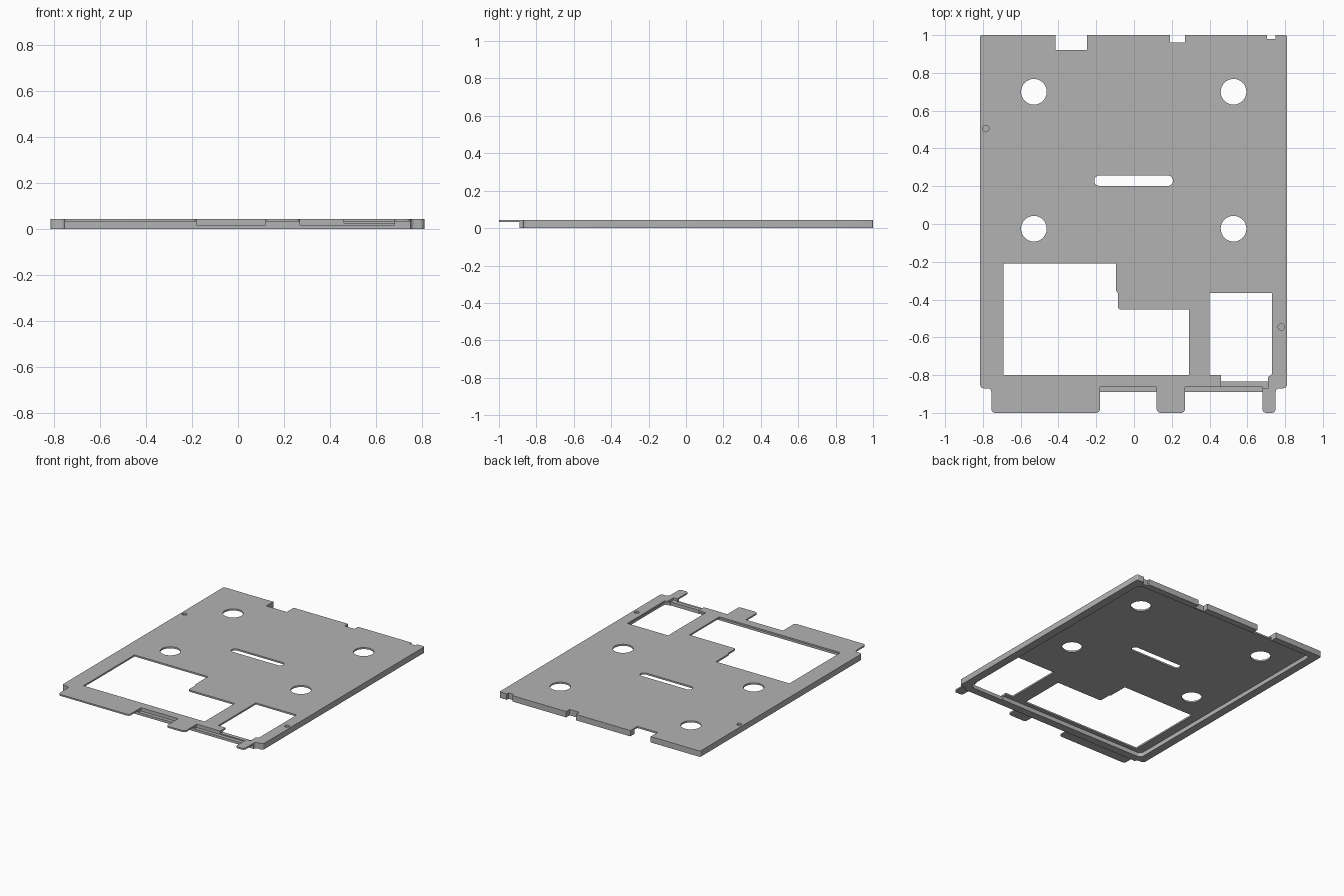
import bpy, bmesh, math
from mathutils import Vector

if "Cube" in bpy.data.objects:
    bpy.data.objects.remove(bpy.data.objects["Cube"])

TOP = 0.043      # overall height
UNDER = 0.031    # underside of the thin panel


def rounded(points, steps=4):
    """Round each (x, y, radius) corner of a closed outline."""
    out = []
    n = len(points)
    for i, (x, y, r) in enumerate(points):
        p = Vector((x, y))
        if r == 0:
            out.append(p)
            continue
        a = (Vector(points[i - 1][:2]) - p).normalized() * r
        b = (Vector(points[(i + 1) % n][:2]) - p).normalized() * r
        for k in range(steps + 1):
            t = k / steps * math.pi / 2
            out.append(p + a * (1 - math.sin(t)) + b * (1 - math.cos(t)))
    return out


def prism(name, outline, z0, z1):
    """Extrude a flat outline from z0 to z1."""
    bm = bmesh.new()
    face = bm.faces.new([bm.verts.new((x, y, z0)) for x, y in outline])
    ext = bmesh.ops.extrude_face_region(bm, geom=[face], use_keep_orig=True)
    top = [v for v in ext["geom"] if isinstance(v, bmesh.types.BMVert)]
    bmesh.ops.translate(bm, verts=top, vec=(0, 0, z1 - z0))
    bmesh.ops.recalc_face_normals(bm, faces=bm.faces)
    mesh = bpy.data.meshes.new(name)
    bm.to_mesh(mesh)
    bm.free()
    obj = bpy.data.objects.new(name, mesh)
    bpy.context.collection.objects.link(obj)
    return obj


def box(x0, x1, y0, y1, r=0.0):
    return rounded([(x0, y0, r), (x1, y0, r), (x1, y1, r), (x0, y1, r)])


def circle(x, y, r, n=32):
    return [(x + r * math.cos(2 * math.pi * i / n), y + r * math.sin(2 * math.pi * i / n))
            for i in range(n)]


def cut(target, outline, z0=-0.1, z1=0.1):
    """Subtract an extruded outline from the target."""
    cutter = prism("cutter", outline, z0, z1)
    cutter.hide_render = True
    mod = target.modifiers.new("cut", "BOOLEAN")
    mod.operation = "DIFFERENCE"
    mod.solver = "EXACT"
    mod.object = cutter
    bpy.context.view_layer.objects.active = target
    bpy.ops.object.modifier_apply(modifier=mod.name)
    bpy.data.objects.remove(cutter)


# Outer outline with three front tabs
R = 0.02
panel = prism("mounting_panel", rounded([
    (-0.815, 1, 0.01), (-0.815, -0.87, R), (-0.755, -0.87, R),
    (-0.755, -1, R), (-0.18, -1, R), (-0.18, -0.89, 0),
    (0.12, -0.89, 0), (0.12, -1, R), (0.27, -1, R), (0.27, -0.89, 0),
    (0.68, -0.89, 0), (0.68, -1, R), (0.75, -1, R), (0.75, -0.87, R),
    (0.81, -0.87, R), (0.81, 1, 0.01)]), 0, TOP)

# Hollow underside, leaving a rim
cut(panel, box(-0.755, 0.75, -0.83, 0.95, 0.03), -0.1, UNDER)
# Thin tabs: remove the material beneath them
cut(panel, box(-1, 1, -1.1, -0.89), -0.1, UNDER + 0.001)
# Lowered front rim between the tabs
cut(panel, box(-0.18, 0.12, -0.95, -0.863), 0.018, 0.1)
cut(panel, box(0.27, 0.68, -0.95, -0.863), 0.018, 0.1)
cut(panel, box(0.46, 0.71, -0.87, -0.82), 0.026, 0.1)

# Back edge notches
for x0, x1, y0 in ((-0.415, -0.25, 0.92), (0.19, 0.27, 0.96), (0.705, 0.75, 0.98)):
    cut(panel, box(x0, x1, y0, 1.1))

# Round holes and centre slot
for x in (-0.53, 0.527):
    for y in (-0.025, 0.70):
        cut(panel, circle(x, y, 0.068))
cut(panel, rounded([(-0.21, 0.202, 0.026), (0.207, 0.202, 0.026),
                    (0.207, 0.256, 0.026), (-0.21, 0.256, 0.026)], 8))

# Large stepped window
cut(panel, rounded([
    (-0.69, -0.21, 0), (-0.69, -0.80, 0), (0.29, -0.80, 0), (0.29, -0.453, 0),
    (-0.085, -0.453, 0.015), (-0.085, -0.365, 0), (-0.095, -0.355, 0), (-0.095, -0.21, 0)]))
# Small window with a widened lower edge
cut(panel, rounded([
    (0.40, -0.365, 0), (0.40, -0.80, 0), (0.46, -0.80, 0), (0.46, -0.835, 0),
    (0.71, -0.835, 0), (0.71, -0.81, 0), (0.73, -0.795, 0), (0.73, -0.365, 0)]))

# Blind pin holes in the side rims
cut(panel, circle(-0.785, 0.505, 0.017, 20), 0.02, 0.1)
cut(panel, circle(0.78, -0.545, 0.017, 20), 0.02, 0.1)

# Plain grey finish
grey = bpy.data.materials.new("plain grey")
grey.diffuse_color = (0.45, 0.45, 0.45, 1)
grey.use_nodes = True
grey.node_tree.nodes["Principled BSDF"].inputs["Base Color"].default_value = grey.diffuse_color
panel.data.materials.clear()
panel.data.materials.append(grey)
for p in panel.data.polygons:
    p.material_index = 0
panel.select_set(True)
bpy.context.view_layer.objects.active = panel
bpy.ops.object.shade_smooth_by_angle(angle=math.radians(30))
